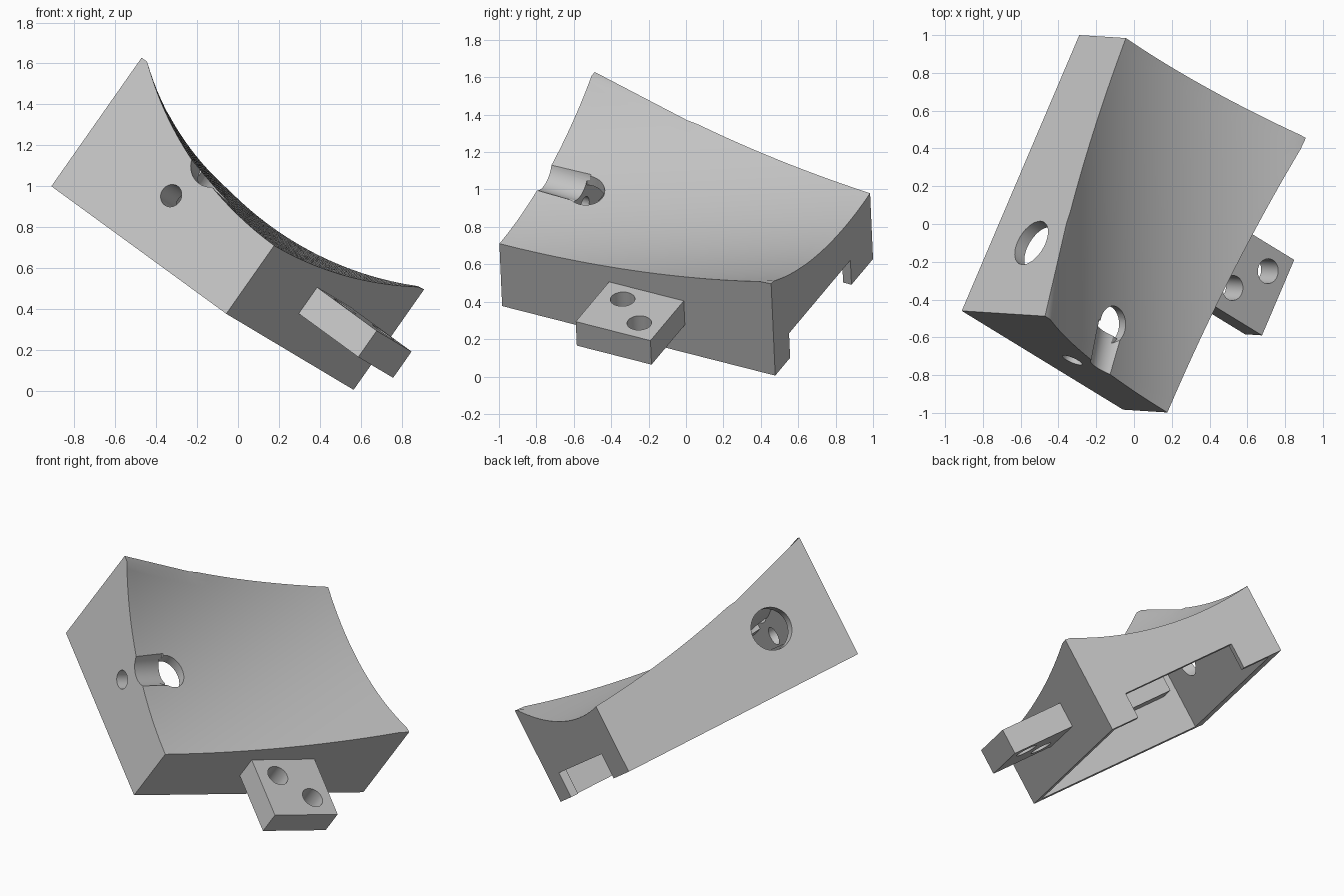
import bpy, bmesh, math
from mathutils import Matrix, Vector

if "Cube" in bpy.data.objects:
    bpy.data.objects.remove(bpy.data.objects["Cube"])

# Tilted local frame: a across, v along, h up from the open underside
U = Vector((0.724, -0.443, -0.528)).normalized()
V = Vector((0.573, -0.036, 0.818)).cross(U).normalized()
W = U.cross(V)
FRAME = Matrix.Translation((-0.912, -0.46, 1.0)) @ Matrix((U, V, W)).transposed().to_4x4()
WIDTH, LENGTH = 1.18, 1.63

grey = bpy.data.materials.new("light_grey")
grey.use_nodes = True
COLOUR = (0.55, 0.55, 0.55, 1)
grey.diffuse_color = COLOUR
grey.node_tree.nodes["Principled BSDF"].inputs["Base Color"].default_value = COLOUR


def saddle(a, v):
    """Height of the hollow: a round trough running diagonally, with a sloping land."""
    radius = 1.57
    d = (a - (1.174 - 0.538 * v)) * 0.88
    trough = 0.408 + radius - math.sqrt(radius * radius - d * d)
    return min(trough, max(0.768 - 0.3 * v, 0.6))


def finish(name, bm):
    bmesh.ops.recalc_face_normals(bm, faces=bm.faces)
    mesh = bpy.data.meshes.new(name)
    bm.to_mesh(mesh)
    bm.free()
    mesh.materials.append(grey)
    obj = bpy.data.objects.new(name, mesh)
    bpy.context.collection.objects.link(obj)
    obj.matrix_world = FRAME
    return obj


def block(name, a, v, h):
    bm = bmesh.new()
    bmesh.ops.create_cube(bm, size=1)
    for vert in bm.verts:
        vert.co = [lo + (c + 0.5) * (hi - lo) for c, (lo, hi) in zip(vert.co, (a, v, h))]
    return finish(name, bm)


def hollow_block(name, a, v, floor, drop, na=32, nv=24):
    """Block with a flat floor and a top that follows the trough."""
    bm = bmesh.new()
    top = []
    for i in range(na + 1):
        x = a[0] + (a[1] - a[0]) * i / na
        ys = [v[0] + (v[1] - v[0]) * j / nv for j in range(nv + 1)]
        top.append([bm.verts.new((x, y, saddle(x, y) - drop)) for y in ys])
    for i in range(na):
        for j in range(nv):
            bm.faces.new((top[i][j], top[i + 1][j], top[i + 1][j + 1], top[i][j + 1]))
    # walls and floor as single faces
    p, q, r, s = [bm.verts.new((x, y, floor)) for x in a for y in v]
    bm.faces.new([row[0] for row in top] + [r, p])
    bm.faces.new([row[-1] for row in top] + [s, q])
    bm.faces.new(top[0] + [q, p])
    bm.faces.new(top[-1] + [s, r])
    bm.faces.new((p, r, s, q))
    return finish(name, bm)


def rod(name, start, end, radius):
    start, end = Vector(start), Vector(end)
    axis = end - start
    turn = axis.to_track_quat('Z', 'Y').to_matrix().to_4x4()
    bm = bmesh.new()
    bmesh.ops.create_cone(bm, cap_ends=True, segments=40, radius1=radius, radius2=radius,
                          depth=axis.length,
                          matrix=Matrix.Translation((start + end) / 2) @ turn)
    return finish(name, bm)


def combine(target, tool, operation='DIFFERENCE'):
    mod = target.modifiers.new("combine", 'BOOLEAN')
    mod.operation, mod.solver, mod.object = operation, 'EXACT', tool
    bpy.context.view_layer.update()
    graph = bpy.context.evaluated_depsgraph_get()
    mesh = bpy.data.meshes.new_from_object(target.evaluated_get(graph))
    target.modifiers.clear()
    target.data = mesh
    bpy.data.objects.remove(tool)


# Shell body, open underneath
body = hollow_block("body_shell", (0, WIDTH), (0, LENGTH), 0, 0)
combine(body, hollow_block("cavity", (0.07, WIDTH - 0.035), (0.06, LENGTH - 0.05), -0.1, 0.06))

# Rounded end opening, then the thick boss behind the front wall, then the groove over it
combine(body, rod("groove_end", (0.615, 0.24, 0.3), (0.615, 0.24, 0.8), 0.1))
combine(body, hollow_block("front_boss", (0.16, 0.97), (0.03, 0.2), 0.24, 0.03, 16, 6), 'UNION')
combine(body, rod("groove", (0.665, -0.08, 0.567), (0.615, 0.24, 0.515), 0.116))

# Large side hole and small front hole
combine(body, rod("side_hole", (-0.1, 0.417, 0.365), (0.2, 0.417, 0.365), 0.128))
combine(body, rod("front_hole", (0.564, -0.1, 0.308), (0.564, 0.3, 0.308), 0.056))

# Notch in the lower edge of the back wall
combine(body, block("notch", (0.26, 1.0), (LENGTH - 0.1, LENGTH + 0.1), (-0.1, 0.16)))

# Mounting tab with two screw holes
tab = block("mounting_tab", (WIDTH - 0.01, 1.582), (0.652, 1.098), (0.183, 0.34))
for a, v in ((1.295, 0.79), (1.458, 0.97)):
    combine(tab, rod("screw_hole", (a, v, 0.1), (a, v, 0.45), 0.066))

# Smooth curves, crisp edges
bpy.ops.object.select_all(action='DESELECT')
for obj in (body, tab):
    obj.select_set(True)
    bpy.context.view_layer.objects.active = obj
bpy.ops.object.shade_smooth_by_angle(angle=math.radians(30))
